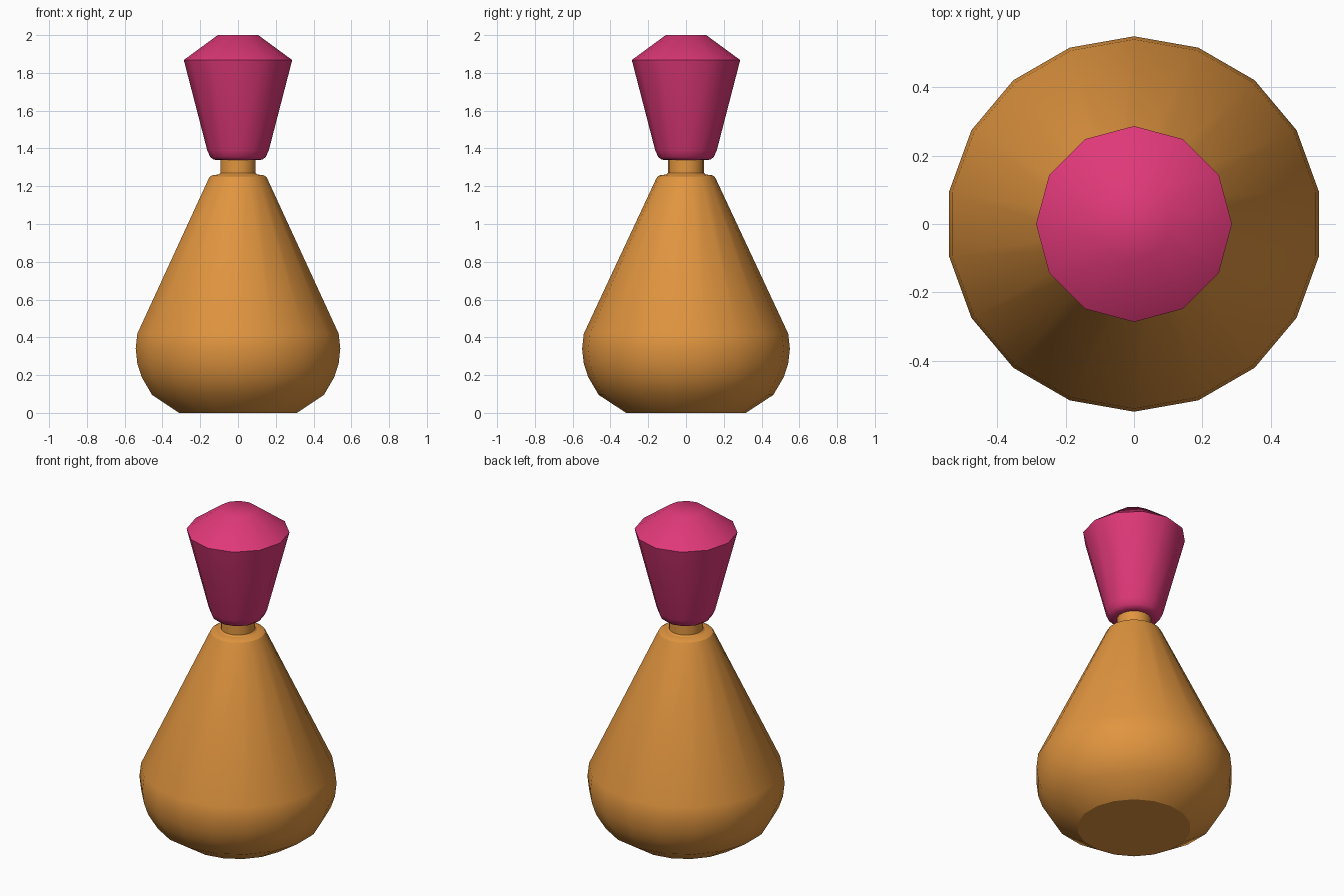
import bpy, bmesh
from math import pi, cos, sin, radians

if "Cube" in bpy.data.objects:
    bpy.data.objects.remove(bpy.data.objects["Cube"])


def material(name, color):
    m = bpy.data.materials.new(name)
    m.diffuse_color = (*color, 1)
    m.use_nodes = True
    m.node_tree.nodes["Principled BSDF"].inputs["Base Color"].default_value = m.diffuse_color
    return m


def lathe(name, profile, sides, mat, sharp):
    """Closed turned solid from (radius, height) points, bottom to top."""
    bm = bmesh.new()
    angles = [pi / 2 + 2 * pi * i / sides for i in range(sides)]
    rings = [[bm.verts.new((r * cos(a), r * sin(a), z)) for a in angles]
             for r, z in profile]
    for lo, hi in zip(rings, rings[1:]):
        for i in range(sides):
            j = (i + 1) % sides
            bm.faces.new((lo[i], lo[j], hi[j], hi[i]))
    bm.faces.new(rings[0][::-1])
    bm.faces.new(rings[-1])
    mesh = bpy.data.meshes.new(name)
    bm.to_mesh(mesh)
    bm.free()
    mesh.materials.append(mat)
    obj = bpy.data.objects.new(name, mesh)
    bpy.context.collection.objects.link(obj)
    bpy.ops.object.select_all(action='DESELECT')
    obj.select_set(True)
    bpy.context.view_layer.objects.active = obj
    bpy.ops.object.shade_smooth_by_angle(angle=radians(sharp))
    return obj


amber = material("amber", (0.75, 0.30, 0.05))
pink = material("pink", (0.74, 0.04, 0.19))

# Flask body with shoulder lip and narrow neck
lathe("flask_body", [
    (0.317, 0.0), (0.462, 0.095), (0.518, 0.19), (0.541, 0.26),
    (0.55, 0.34), (0.541, 0.42), (0.16, 1.235), (0.152, 1.25),
    (0.138, 1.258), (0.105, 1.262), (0.095, 1.27), (0.095, 1.345),
], 18, amber, 32)

# Faceted stopper
lathe("stopper", [
    (0.105, 1.338), (0.13, 1.341), (0.147, 1.355), (0.163, 1.39),
    (0.287, 1.868), (0.107, 2.0),
], 12, pink, 45)
